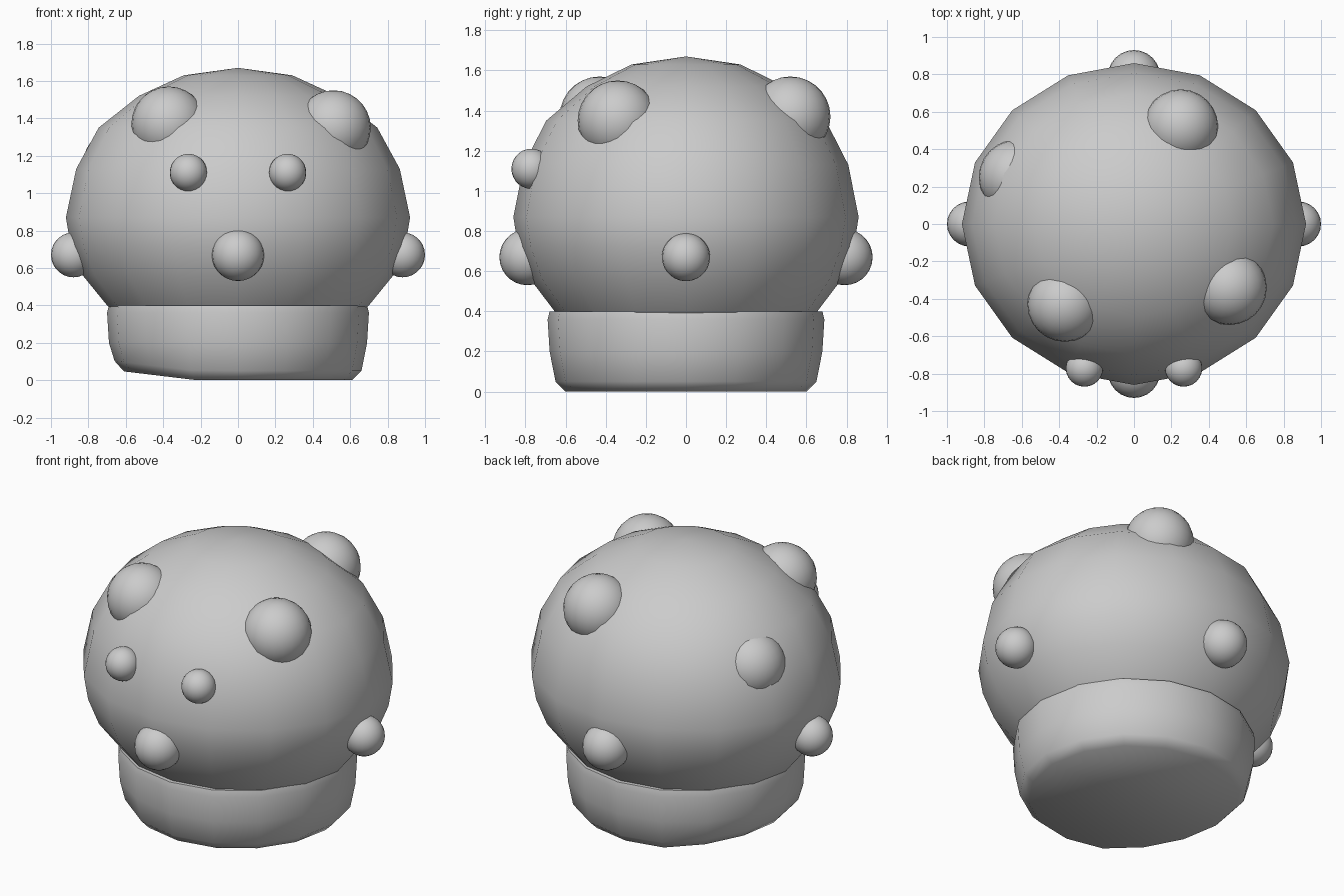
import bpy
import math

if "Cube" in bpy.data.objects:
    bpy.data.objects.remove(bpy.data.objects["Cube"])


def finish(name, verts, faces, angle):
    mesh = bpy.data.meshes.new(name)
    mesh.from_pydata(verts, [], faces)
    mesh.update()
    ob = bpy.data.objects.new(name, mesh)
    bpy.context.collection.objects.link(ob)
    bpy.ops.object.select_all(action='DESELECT')
    ob.select_set(True)
    bpy.context.view_layer.objects.active = ob
    bpy.ops.object.shade_smooth_by_angle(angle=math.radians(angle))
    return ob


def lathe(name, profile, sides, y_scale, angle, tip=None, shape=None):
    """Stack of elliptical rings from bottom to top, closed at both ends."""
    verts, faces = [], []
    for r, z in profile:
        for i in range(sides):
            a = 2 * math.pi * i / sides
            p = (r * math.cos(a), r * y_scale * math.sin(a), z)
            verts.append(shape(*p) if shape else p)
    for j in range(len(profile) - 1):
        for i in range(sides):
            k = (i + 1) % sides
            faces.append((j * sides + i, j * sides + k,
                          (j + 1) * sides + k, (j + 1) * sides + i))
    faces.append(tuple(reversed(range(sides))))
    top = (len(profile) - 1) * sides
    if tip is None:
        faces.append(tuple(range(top, top + sides)))
    else:
        verts.append((0, 0, tip))
        for i in range(sides):
            faces.append((top + i, top + (i + 1) % sides, len(verts) - 1))
    return finish(name, verts, faces, angle)


def ball(name, loc, radius, scale=(1, 1, 1)):
    bpy.ops.mesh.primitive_uv_sphere_add(segments=24, ring_count=14,
                                         radius=radius, location=loc)
    ob = bpy.context.object
    ob.name = name
    ob.scale = scale
    bpy.ops.object.shade_smooth()
    return ob


# Large rounded cap
cap_profile = [(0.66, 0.36), (0.70, 0.40), (0.83, 0.56), (0.895, 0.72),
               (0.92, 0.87), (0.865, 1.13), (0.745, 1.35),
               (0.53, 1.52), (0.29, 1.63)]
lathe("cap", cap_profile, 16, 0.935, 60, tip=1.67)


# Short base, with its underside worn upward on the left
def worn(x, y, z):
    lift = 0.12 * max(0, -x - 0.22) if z < 0.15 else 0
    return (x, y, z + lift)


base_profile = [(0.61, 0.0), (0.66, 0.05), (0.69, 0.2), (0.70, 0.36), (0.69, 0.40)]
lathe("base", base_profile, 16, 0.985, 50, shape=worn)

# Eyes
for side in (-1, 1):
    ball("eye", (side * 0.265, -0.77, 1.11), 0.1)

# Four knobs around the lower cap
for s in (-1, 1):
    ball("side_knob", (s * 0.88, 0, 0.67), 0.12)
    ball("nose" if s < 0 else "back_knob", (0, s * 0.79, 0.67), 0.14)

# Shallow bumps on the upper cap
for loc in ((-0.37, -0.43, 1.37), (0.51, -0.34, 1.35),
            (0.25, 0.52, 1.37), (-0.63, 0.25, 1.15)):
    ball("cap_bump", loc, 0.2)
